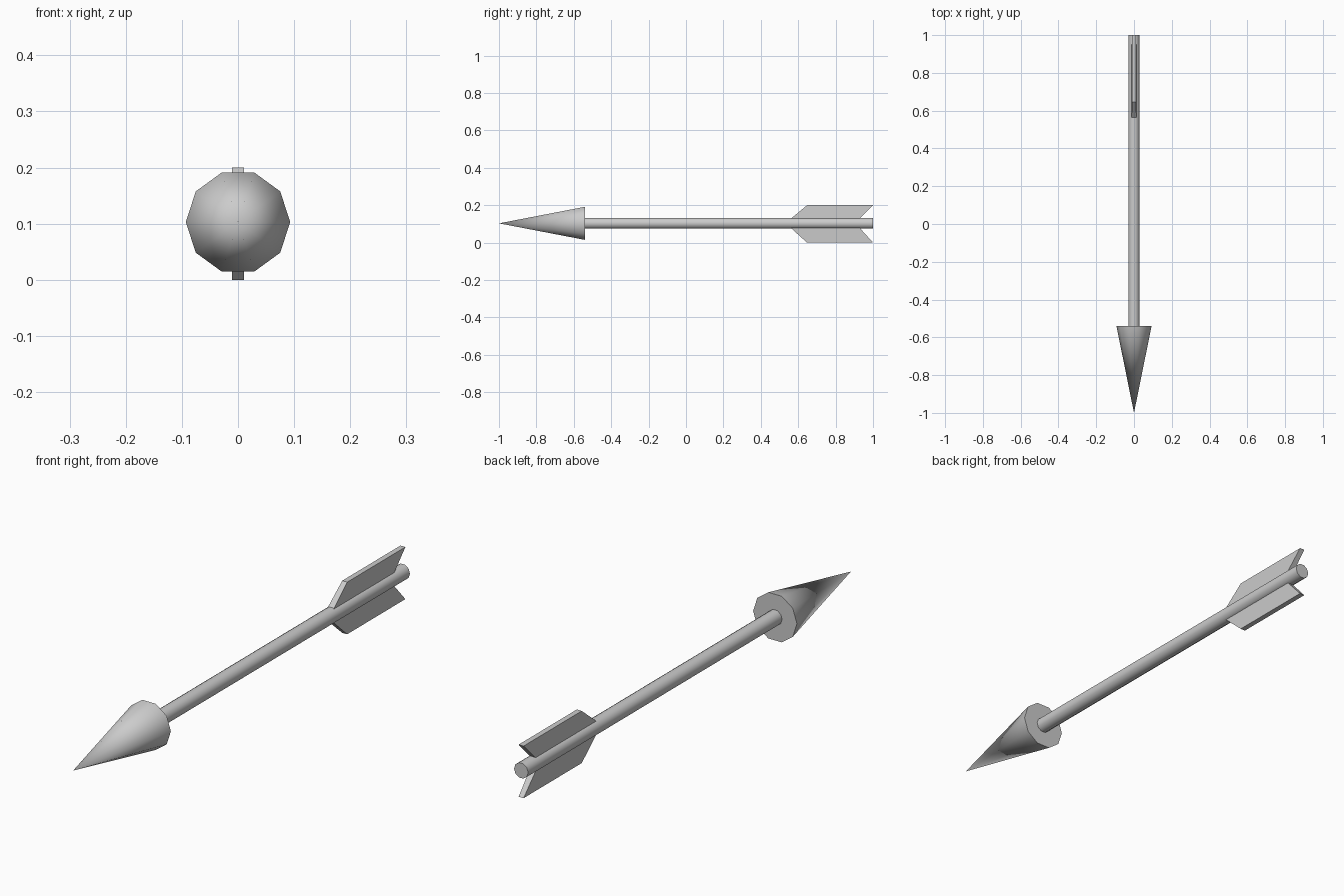
import bpy, bmesh, math
from mathutils import Matrix

if "Cube" in bpy.data.objects:
    bpy.data.objects.remove(bpy.data.objects["Cube"])

AXIS_Z = 0.103


def finish(bm, name, smooth=False):
    bmesh.ops.recalc_face_normals(bm, faces=bm.faces)
    mesh = bpy.data.meshes.new(name)
    bm.to_mesh(mesh)
    bm.free()
    obj = bpy.data.objects.new(name, mesh)
    bpy.context.collection.objects.link(obj)
    if smooth:
        bpy.ops.object.select_all(action='DESELECT')
        obj.select_set(True)
        bpy.context.view_layer.objects.active = obj
        bpy.ops.object.shade_smooth_by_angle(angle=math.radians(45))
    return obj


def round_part(name, y0, y1, r0, r1, sides=10):
    """Ten-sided cone or cylinder running along y."""
    bm = bmesh.new()
    bmesh.ops.create_cone(bm, cap_ends=True, segments=sides,
                          radius1=r0, radius2=r1, depth=y1 - y0)
    # Turn the axis onto y and put a corner on +x
    bm.verts.ensure_lookup_table()
    v = max(bm.verts, key=lambda p: p.co.xy.length)
    spin = Matrix.Rotation(-math.atan2(v.co.y, v.co.x), 4, 'Z')
    place = Matrix.Translation((0, (y0 + y1) / 2, AXIS_Z))
    bm.transform(place @ Matrix.Rotation(-math.pi / 2, 4, 'X') @ spin)
    bmesh.ops.remove_doubles(bm, verts=bm.verts, dist=1e-5)
    return finish(bm, name, smooth=True)


def fin(name, side, tip_z):
    """Slanted fletching plate, a little thinner at its outer edge."""
    root_z = AXIS_Z + side * 0.026
    profile = [(0.562, root_z, 0.0125), (0.93, root_z, 0.0125),
               (1.0, tip_z, 0.0105), (0.647, tip_z, 0.0105)]
    bm = bmesh.new()
    left = [bm.verts.new((-t, y, z)) for y, z, t in profile]
    right = [bm.verts.new((t, y, z)) for y, z, t in profile]
    bm.faces.new(left)
    bm.faces.new(right[::-1])
    for i in range(4):
        j = (i + 1) % 4
        bm.faces.new((left[i], left[j], right[j], right[i]))
    return finish(bm, name)


# Pointed head, shaft and the two fletchings
round_part("arrow_head", -1.0, -0.54, 0.0, 0.093)
round_part("shaft", -0.545, 1.0, 0.03, 0.03)
fin("upper_fletching", 1, 0.2)
fin("lower_fletching", -1, 0.0)
